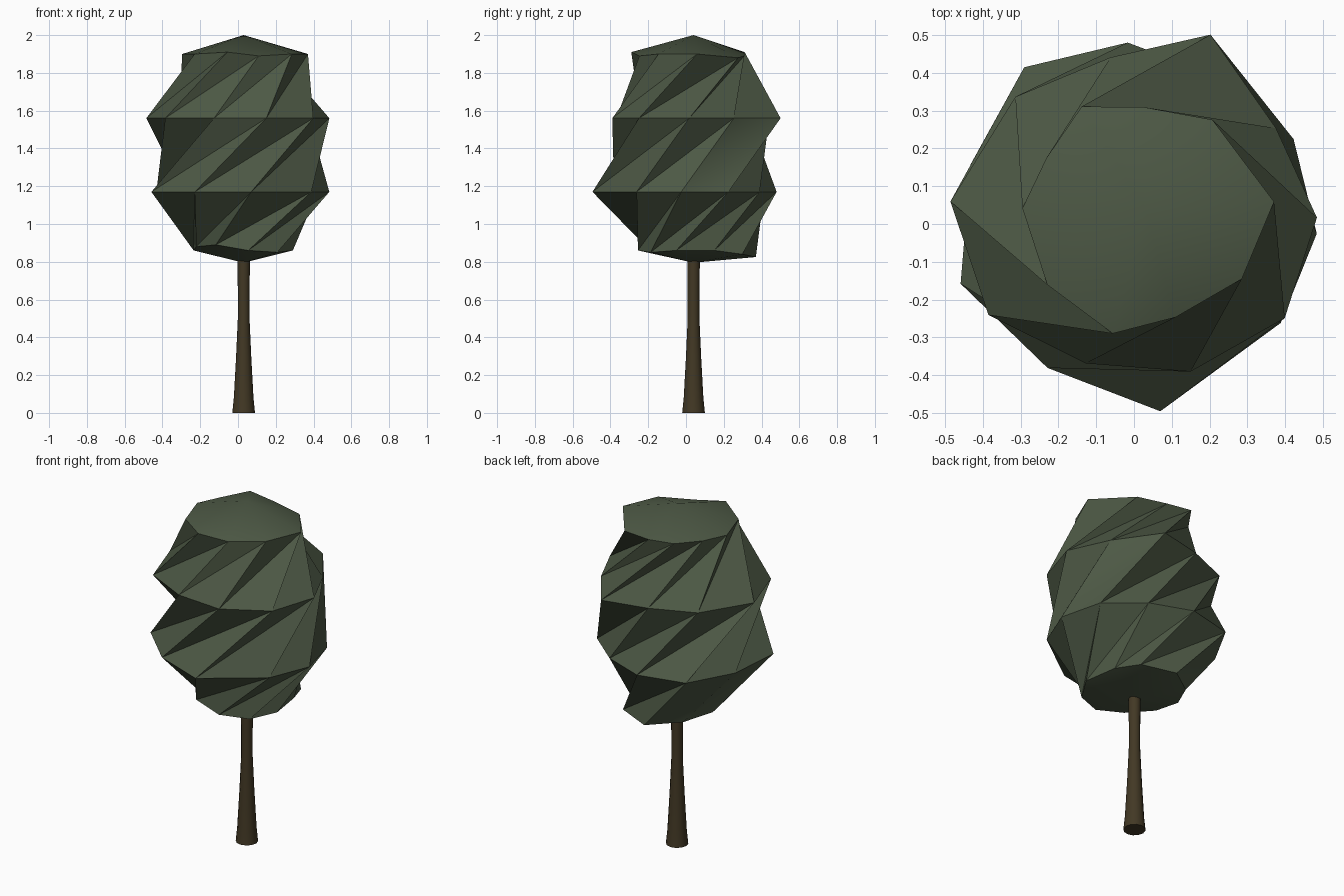
import bpy, bmesh, math

if "Cube" in bpy.data.objects:
    bpy.data.objects.remove(bpy.data.objects["Cube"])


def material(name, rgb):
    m = bpy.data.materials.new(name)
    m.diffuse_color = (*rgb, 1)
    m.use_nodes = True
    m.node_tree.nodes["Principled BSDF"].inputs["Base Color"].default_value = m.diffuse_color
    return m


def finish(name, bm, mat, angle):
    bmesh.ops.recalc_face_normals(bm, faces=bm.faces)
    me = bpy.data.meshes.new(name)
    bm.to_mesh(me)
    bm.free()
    me.materials.append(mat)
    ob = bpy.data.objects.new(name, me)
    bpy.context.collection.objects.link(ob)
    bpy.ops.object.select_all(action='DESELECT')
    ob.select_set(True)
    bpy.context.view_layer.objects.active = ob
    bpy.ops.object.shade_smooth_by_angle(angle=math.radians(angle))
    return ob


leaf_green = material("leaf green", (0.075, 0.10, 0.06))
bark_brown = material("bark brown", (0.055, 0.04, 0.018))
CX, CY = 0.03, 0.04

# Trunk: flared turned profile
bm = bmesh.new()
SIDES = 12
rings = []
for z, r in [(0, .06), (.08, .052), (.3, .04), (.5, .031), (.65, .031), (.84, .034)]:
    rings.append([bm.verts.new((CX + r * math.cos(2 * math.pi * i / SIDES),
                                CY + r * math.sin(2 * math.pi * i / SIDES), z))
                  for i in range(SIDES)])
for a, b in zip(rings, rings[1:]):
    for i in range(SIDES):
        j = (i + 1) % SIDES
        bm.faces.new((a[i], a[j], b[j], b[i]))
bm.faces.new(rings[0])
bm.faces.new(rings[-1])
finish("trunk", bm, bark_brown, 40)

# Crown: irregular ten-sided rings (angle, radius), each swirled clockwise below the last
CROWN = [
    (1.90, [(9, .375), (53, .345), (85, .31), (114, .34), (143, .29),
            (172, .298), (215, .28), (259, .295), (294, .27), (333, .32)]),
    (1.56, [(328, .47), (2, .484), (34, .453), (68, .54), (98, .445),
            (133, .46), (173, .489), (212, .454), (251, .39), (291, .418)]),
    (1.17, [(278, .50), (326, .468), (357, .484), (28, .478), (60, .45),
            (92, .48), (125, .506), (160, .46), (199, .485), (239, .444)]),
    (0.86, [(242, .25), (282, .26), (318, .28), (350, .295), (30, .30),
            (56, .36), (88, .37), (122, .29), (160, .25), (200, .235)]),
]
bm = bmesh.new()
rings = []
for z, pts in CROWN:
    rings.append([bm.verts.new((r * math.cos(math.radians(a)), r * math.sin(math.radians(a)), z))
                  for a, r in pts])
# small height variations along the top and bottom rings
for i, v in enumerate(rings[0]):
    v.co.z += (0, -.02, -.01, .01, 0, 0, 0, .01, -.01, 0)[i]
for i, v in enumerate(rings[3]):
    v.co.z += (.03, 0, -.01, 0, 0, -.02, -.035, -.02, 0, .02)[i]
N = 10
for up, low in zip(rings, rings[1:]):
    for i in range(N):
        k = (i - 1) % N
        bm.faces.new((up[i], low[i], low[k]))   # diagonal along the swirl makes the valleys
        bm.faces.new((up[i], low[k], up[k]))
top = bm.verts.new((CX, CY, 2.0))
bottom = bm.verts.new((CX, CY, 0.795))
for i in range(N):
    j = (i + 1) % N
    bm.faces.new((rings[0][i], rings[0][j], top))
    bm.faces.new((rings[-1][j], rings[-1][i], bottom))
finish("crown", bm, leaf_green, 40)
